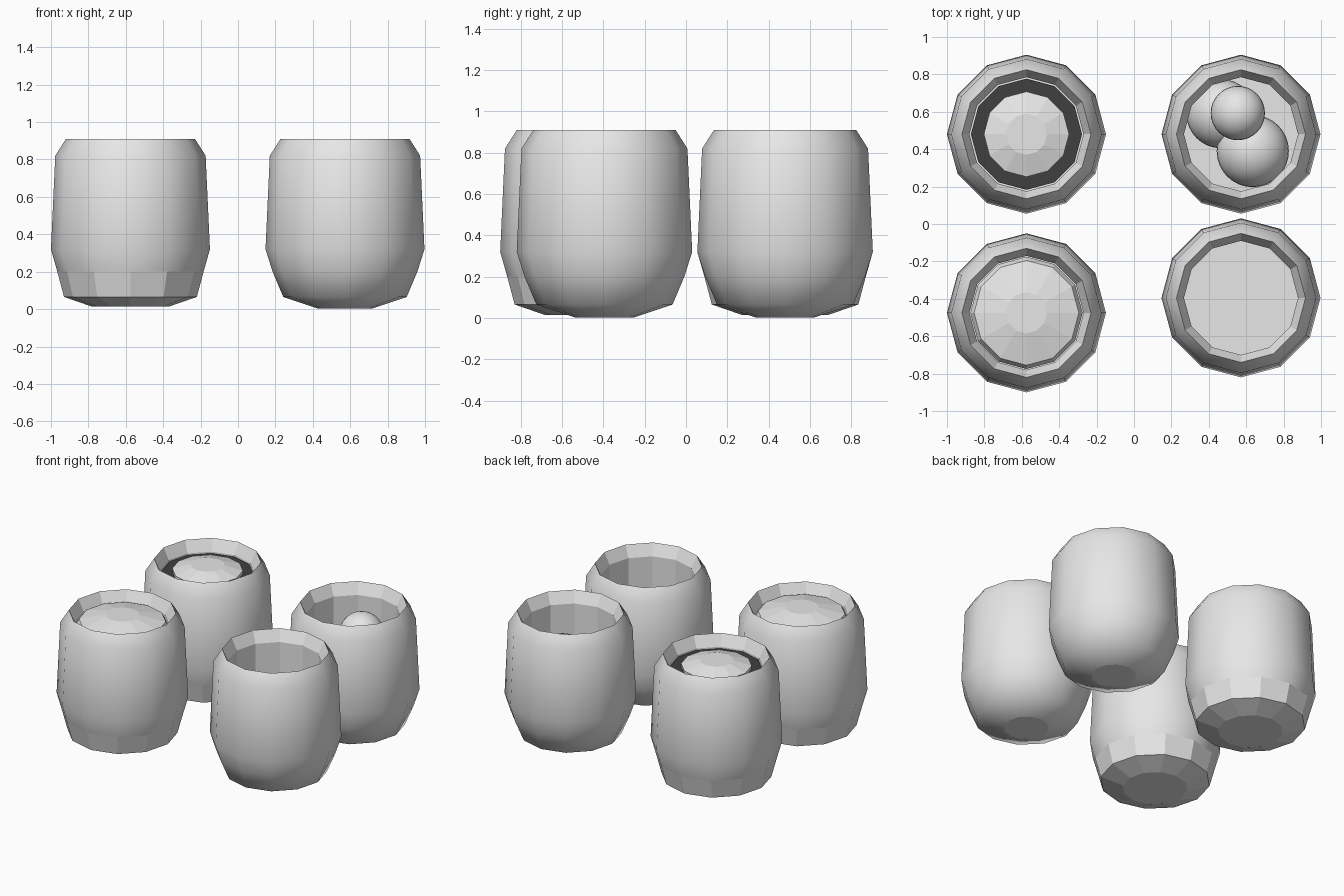
import bpy
import bmesh
from math import cos, sin, tau

cube = bpy.data.objects.get("Cube")
if cube:
    bpy.data.objects.remove(cube, do_unlink=True)


def make_material(name, value):
    mat = bpy.data.materials.new(name)
    mat.use_nodes = True
    color = (value, value, value, 1)
    mat.diffuse_color = color
    mat.node_tree.nodes["Principled BSDF"].inputs["Base Color"].default_value = color
    return mat


GREY = make_material("plain grey", 0.8)
DARK = make_material("dark grey", 0.05)
SIDES = 12


def finish(bm, name, center, mat):
    bmesh.ops.recalc_face_normals(bm, faces=bm.faces)
    mesh = bpy.data.meshes.new(name)
    bm.to_mesh(mesh)
    bm.free()
    mesh.materials.append(mat)
    obj = bpy.data.objects.new(name, mesh)
    obj.location = center
    bpy.context.collection.objects.link(obj)


def turned(name, profile, center, mat=GREY, smooth_bands=()):
    """Revolve (radius, height) points; both ends are capped flat."""
    bm = bmesh.new()
    rings = [[bm.verts.new((r * cos(tau * i / SIDES), r * sin(tau * i / SIDES), z))
              for i in range(SIDES)] for r, z in profile]
    for band, (low, high) in enumerate(zip(rings, rings[1:])):
        for i in range(SIDES):
            j = (i + 1) % SIDES
            face = bm.faces.new((low[i], low[j], high[j], high[i]))
            face.smooth = band in smooth_bands
    bm.faces.new(rings[0])
    bm.faces.new(rings[-1])
    finish(bm, name, (*center, 0), mat)


def ball(name, center, radius):
    bm = bmesh.new()
    bmesh.ops.create_uvsphere(bm, u_segments=32, v_segments=16, radius=radius)
    for face in bm.faces:
        face.smooth = True
    finish(bm, name, center, GREY)


# Shared upper body: belly, shoulder, rim, inner lip and inner wall to the floor
upper = [(0.425, 0.32), (0.402, 0.82), (0.345, 0.91), (0.305, 0.83), (0.305, 0.12)]
round_base = [(0.145, 0.003), (0.33, 0.065), (0.387, 0.2)]
faceted_base = [(0.21, 0.015), (0.355, 0.065), (0.391, 0.2)]

front_left, back_left = (0.572, -0.395), (0.572, 0.48)
front_right, back_right = (-0.575, -0.475), (-0.575, 0.48)

# Cups with a smooth rounded base
for name, place in (("front_left_cup", front_left), ("back_left_cup", back_left)):
    turned(name, round_base + upper, place, smooth_bands=range(5))

# Cups with a faceted foot
for name, place in (("front_right_cup", front_right), ("back_right_cup", back_right)):
    turned(name, faceted_base + upper, place, smooth_bands=range(2, 5))

# Domed fillings
turned("wide_filling", [(0.3, 0.7), (0.3, 0.81), (0.28, 0.85), (0.11, 0.89)], front_right)
turned("narrow_filling", [(0.225, 0.7), (0.228, 0.845), (0.11, 0.88)], back_right)
turned("dark_layer", [(0.297, 0.815), (0.297, 0.822)], back_right, DARK)

# Balls stacked in the back cup
ball("left_ball", (0.465, 0.59, 0.31), 0.185)
ball("right_ball", (0.635, 0.39, 0.36), 0.193)
ball("top_ball", (0.555, 0.593, 0.65), 0.145)
